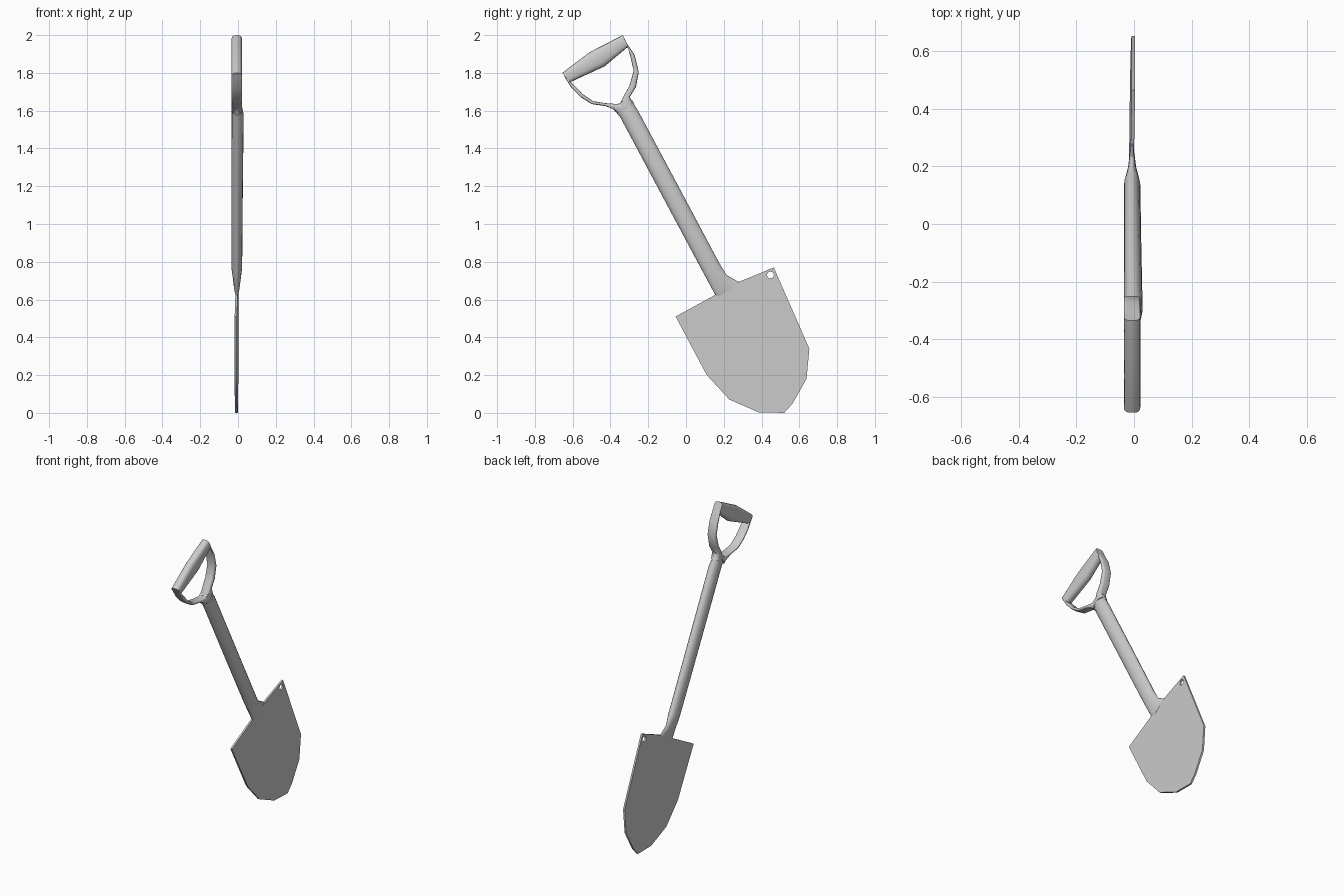
import bpy, bmesh
from math import cos, sin, pi, copysign
from mathutils import Matrix, Vector

if "Cube" in bpy.data.objects:
    bpy.data.objects.remove(bpy.data.objects["Cube"])

grey = bpy.data.materials.new("light grey")
grey.use_nodes = True
colour = (0.6, 0.6, 0.6, 1)
grey.diffuse_color = colour
grey.node_tree.nodes["Principled BSDF"].inputs["Base Color"].default_value = colour


def finish(name, bm):
    bmesh.ops.recalc_face_normals(bm, faces=bm.faces)
    mesh = bpy.data.meshes.new(name)
    bm.to_mesh(mesh)
    bm.free()
    mesh.materials.append(grey)
    obj = bpy.data.objects.new(name, mesh)
    bpy.context.collection.objects.link(obj)
    return obj


def smooth(obj, angle):
    bpy.ops.object.select_all(action='DESELECT')
    obj.select_set(True)
    bpy.context.view_layer.objects.active = obj
    bpy.ops.object.shade_smooth_by_angle(angle=angle)


def loft(name, sections, power=1.0, sides=16):
    """Rounded sections, each spanning two (y, z) points and an x range."""
    bm = bmesh.new()
    rings = []
    for a, b, x0, x1 in sections:
        a, b = Vector((0, *a)), Vector((0, *b))
        ring = []
        for i in range(sides):
            t = 2 * pi * i / sides
            u, v = [copysign(abs(w) ** power, w) for w in (cos(t), sin(t))]
            p = (a + b) / 2 + (b - a) / 2 * u
            p.x = (x0 + x1) / 2 + (x1 - x0) / 2 * v
            ring.append(bm.verts.new(p))
        rings.append(ring)
    for r, s in zip(rings, rings[1:]):
        for i in range(sides):
            j = (i + 1) % sides
            bm.faces.new((r[i], r[j], s[j], s[i]))
    bm.faces.new(rings[0])
    bm.faces.new(rings[-1])
    smooth(finish(name, bm), 0.9)


L, R = -0.035, 0.022  # common side limits of the handle

# Grip bar, thickest in the middle
loft("grip", [((-.655, 1.80), (-.615, 1.75), L, R),
              ((-.51, 1.91), (-.43, 1.835), L, R),
              ((-.335, 2.0), (-.305, 1.94), L, R)], 0.7)

# Two curved arms joining the grip to the collar
upper = [((-.335, 1.99), (-.31, 1.945)), ((-.272, 1.895), (-.293, 1.88)),
         ((-.25, 1.805), (-.277, 1.81)), ((-.265, 1.725), (-.3, 1.73)),
         ((-.298, 1.672), (-.33, 1.678)), ((-.28, 1.635), (-.357, 1.62))]
lower = [((-.65, 1.79), (-.615, 1.755)), ((-.606, 1.72), (-.59, 1.733)),
         ((-.558, 1.672), (-.548, 1.688)), ((-.5, 1.635), (-.49, 1.65)),
         ((-.426, 1.624), (-.426, 1.64)), ((-.384, 1.608), (-.365, 1.635)),
         ((-.36, 1.585), (-.31, 1.65))]
for name, arm in (("upper_arm", upper), ("lower_arm", lower)):
    loft(name, [(a, b, L, R) for a, b in arm], 0.5)

# Collar between the arms and the shaft
loft("collar", [((-.375, 1.625), (-.31, 1.665), L, R),
                ((-.385, 1.607), (-.282, 1.652), L, R),
                ((-.352, 1.57), (-.27, 1.622), -.03, .02)])

# Shaft, flattening where it meets the blade
loft("shaft", [((-.355, 1.578), (-.275, 1.632), -.033, .026),
               ((-.34, 1.55), (-.254, 1.6), -.034, .03),
               ((-.10, 1.10), (-.012, 1.147), L, .025),
               ((.09, .745), (.178, .79), L, R),
               ((.155, .625), (.215, .73), -.022, .009),
               ((.17, .61), (.285, .69), -.014, .001)])

# Blade: thin plate whose two long edges turn opposite ways
outline = [(-.055, .51), (.155, .625), (.283, .695), (.465, .77), (.653, .34),
           (.638, .18), (.565, .05), (.52, 0), (.385, .003), (.23, .07), (.11, .2)]
bm = bmesh.new()
sheets = []
for x in (-.013, -.001):
    rim = [bm.verts.new((x, y, z)) for y, z in outline]
    face = bm.faces.new(rim)
    bmesh.ops.inset_region(bm, faces=[face], thickness=0.05, use_even_offset=True)
    for v in rim:
        across = (v.co.y - .33) * .88 + (v.co.z - .4) * .475
        v.co.x += .005 * max(-1, min(1, across / .3))
    sheets.append(rim)
for i in range(len(outline)):
    j = (i + 1) % len(outline)
    bm.faces.new((sheets[0][i], sheets[0][j], sheets[1][j], sheets[1][i]))
blade = finish("blade", bm)
smooth(blade, 0.6)

# Hanging hole in the blade corner
bm = bmesh.new()
bmesh.ops.create_cone(bm, cap_ends=True, segments=16, radius1=.018, radius2=.018, depth=.2,
                      matrix=Matrix.Translation((0, .447, .73)) @ Matrix.Rotation(pi / 2, 4, 'Y'))
cutter = finish("hole_cutter", bm)
cutter.hide_render = True
cutter.hide_set(True)
cut = blade.modifiers.new("hole", 'BOOLEAN')
cut.object = cutter
cut.solver = 'EXACT'
